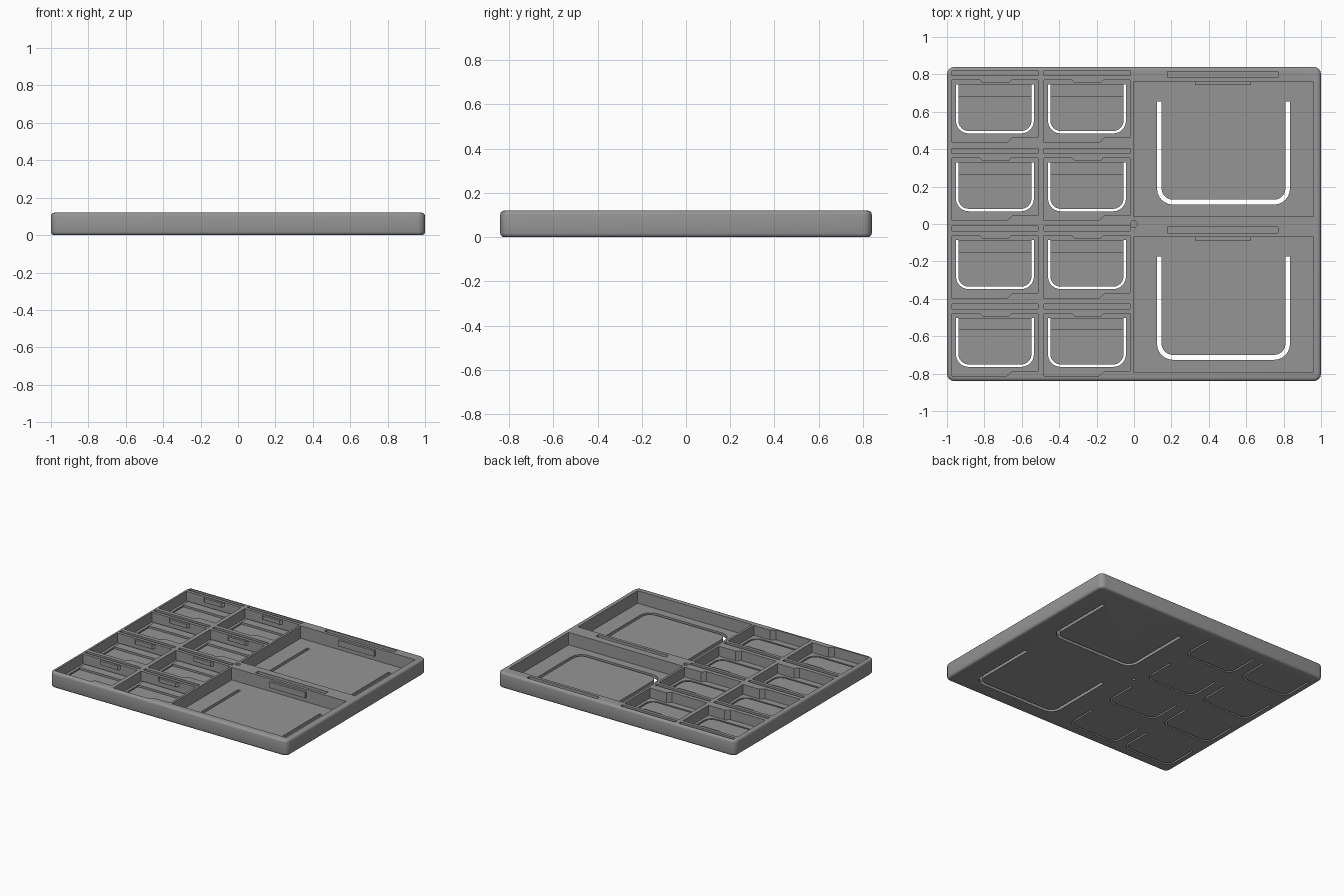
import bpy, bmesh, math

if "Cube" in bpy.data.objects:
    bpy.data.objects.remove(bpy.data.objects["Cube"])

grey = bpy.data.materials.new("mid grey")
grey.diffuse_color = (0.3, 0.3, 0.3, 1)
grey.use_nodes = True
grey.node_tree.nodes["Principled BSDF"].inputs["Base Color"].default_value = grey.diffuse_color


def prisms(name, outlines, z0, z1):
    """One object made of several vertical prisms."""
    bm = bmesh.new()
    for pts in outlines:
        face = bm.faces.new([bm.verts.new((x, y, z0)) for x, y in pts])
        top = bmesh.ops.extrude_face_region(bm, geom=[face])["geom"]
        for v in top:
            if isinstance(v, bmesh.types.BMVert):
                v.co.z = z1
    bmesh.ops.recalc_face_normals(bm, faces=bm.faces)
    me = bpy.data.meshes.new(name)
    bm.to_mesh(me)
    bm.free()
    me.materials.append(grey)
    ob = bpy.data.objects.new(name, me)
    bpy.context.collection.objects.link(ob)
    return ob


def rect(x0, x1, y0, y1):
    return [(x0, y0), (x1, y0), (x1, y1), (x0, y1)]


def circle(r, n=24):
    return [(r * math.cos(2 * math.pi * i / n), r * math.sin(2 * math.pi * i / n)) for i in range(n)]


def u_path(x0, x1, y0, y1, r, n=6):
    """Open U from upper left, round the two lower corners, to upper right."""
    pts = [(x0, y1)]
    for cx, start in ((x0 + r, math.pi), (x1 - r, 1.5 * math.pi)):
        for i in range(n + 1):
            a = start + i * math.pi / 2 / n
            pts.append((cx + r * math.cos(a), y0 + r + r * math.sin(a)))
    return pts + [(x1, y1)]


def u_slot(x0, x1, y0, y1, r, w, wb):
    outer = u_path(x0, x1, y0, y1, r)
    return outer + u_path(x0 + w, x1 - w, y0 + wb, y1, r - w)[::-1]


def cut(target, cutter):
    mod = target.modifiers.new("cut", "BOOLEAN")
    mod.operation, mod.solver, mod.object = "DIFFERENCE", "EXACT", cutter
    bpy.context.view_layer.objects.active = target
    bpy.ops.object.modifier_apply(modifier=mod.name)
    bpy.data.objects.remove(cutter)


def shift(pts, dx, dy):
    return [(x + dx, y + dy) for x, y in pts]


H = 0.12
small_floor, big_floor = 0.045, 0.025
small_at = [(0.492 * i, -0.416 * j) for i in range(2) for j in range(4)]
big_at = [(0, 0), (0, -0.83)]

# Tray body with rounded corners and softened rims
tray = prisms("tray", [rect(-1, 1, -0.84, 0.84)], 0, H)
bm = bmesh.new()
bm.from_mesh(tray.data)
upright = [e for e in bm.edges if abs(e.verts[0].co.z - e.verts[1].co.z) > 0.05]
bmesh.ops.bevel(bm, geom=upright, offset=0.04, segments=4, profile=0.5, affect="EDGES")
rims = [e for e in bm.edges if abs(e.verts[0].co.z - e.verts[1].co.z) < 0.001]
bmesh.ops.bevel(bm, geom=rims, offset=0.018, segments=3, profile=0.5, affect="EDGES")
bm.to_mesh(tray.data)
bm.free()

# Pockets: small ones have a stepped front edge
small = [(-0.973, 0.435), (-0.68, 0.435), (-0.65, 0.462), (-0.513, 0.462),
         (-0.513, 0.77), (-0.973, 0.77)]
cut(tray, prisms("small_pocket_cutter", [shift(small, *d) for d in small_at], small_floor, 0.2))
big = rect(-0.004, 0.96, 0.04, 0.76)
cut(tray, prisms("big_pocket_cutter", [shift(big, *d) for d in big_at], big_floor, 0.2))

# Label recesses behind each pocket
labels = [shift(rect(-0.973, -0.513, 0.794, 0.82), *d) for d in small_at]
labels += [shift(rect(0.18, 0.77, 0.783, 0.815), *d) for d in big_at]
cut(tray, prisms("label_cutter", labels, H - 0.02, 0.2))

# U slots that free a spring tongue in each pocket floor
slots = [shift(u_slot(-0.952, -0.535, 0.484, 0.746, 0.068, 0.013, 0.013), *d) for d in small_at]
slots += [shift(u_slot(0.123, 0.834, 0.104, 0.655, 0.085, 0.024, 0.026), *d) for d in big_at]
cut(tray, prisms("slot_cutter", slots, -0.1, 0.1))

# Centre hole, blind from both sides
cut(tray, prisms("top_hole_cutter", [circle(0.018)], 0.05, 0.2))
cut(tray, prisms("bottom_hole_cutter", [circle(0.012)], -0.1, 0.03))

# Raised step at the root of each small tongue
prisms("tongue_step", [shift(rect(-0.939, -0.548, 0.68, 0.746), *d) for d in small_at],
       small_floor - 0.01, small_floor + 0.015)

# Retaining clips on the back walls
clip = [(-0.83, 0.775), (-0.81, 0.753), (-0.67, 0.753), (-0.65, 0.775)]
prisms("small_clip", [shift(clip, *d) for d in small_at], 0.085, H - 0.005)
prisms("big_clip", [shift(rect(0.327, 0.626, 0.742, 0.77), *d) for d in big_at], 0.06, H - 0.015)

for ob in bpy.context.scene.objects:
    bpy.ops.object.select_all(action="DESELECT")
    ob.select_set(True)
    bpy.context.view_layer.objects.active = ob
    bpy.ops.object.shade_smooth_by_angle(angle=math.radians(35))
